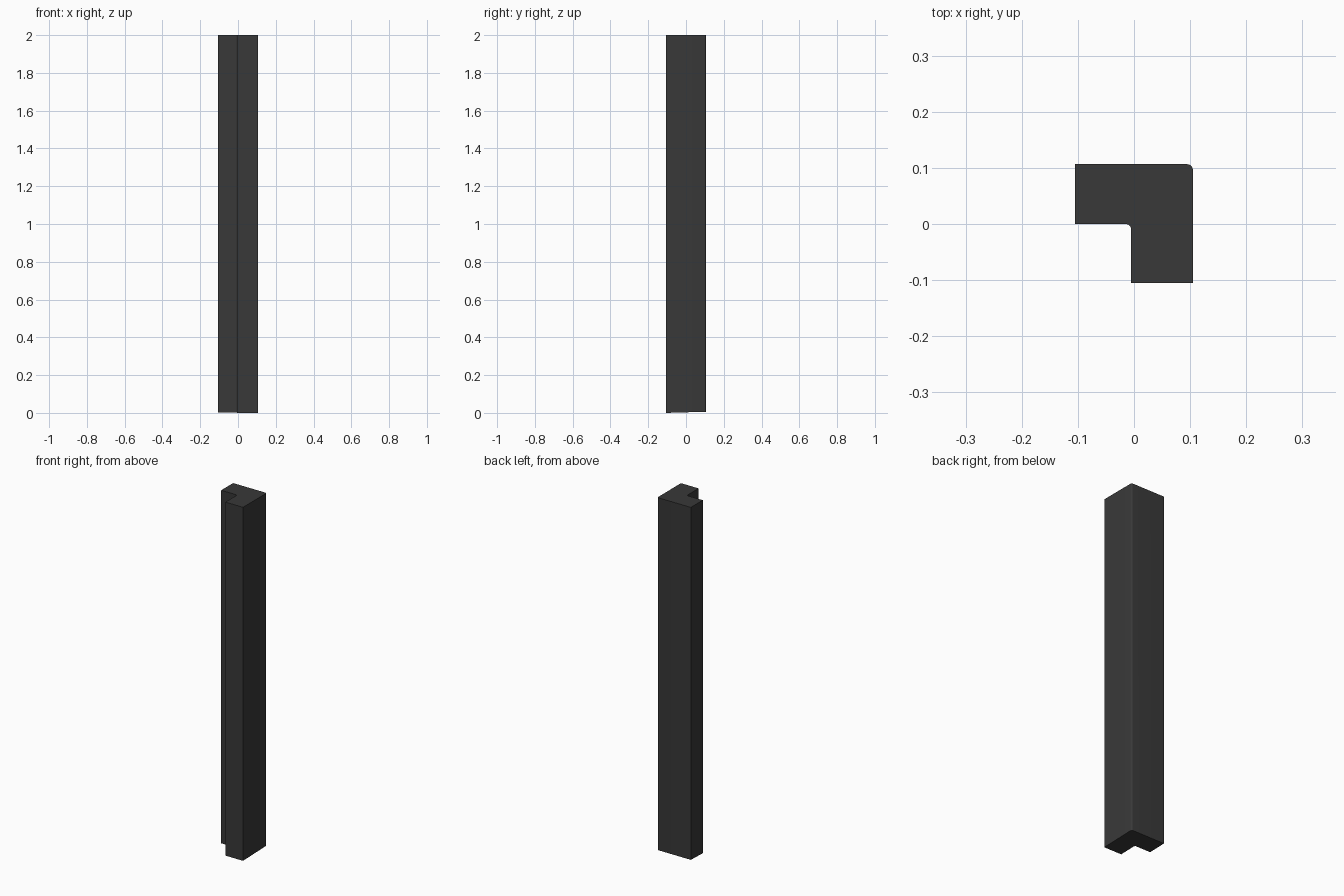
import bpy, bmesh, math

if "Cube" in bpy.data.objects:
    bpy.data.objects.remove(bpy.data.objects["Cube"])


def arc(cx, cy, r, a0, a1, n=5):
    return [(cx + r * math.cos(math.radians(a0 + (a1 - a0) * i / n)),
             cy + r * math.sin(math.radians(a0 + (a1 - a0) * i / n)))
            for i in range(n + 1)]


# L-shaped section with rounded outer corner and filleted inner corner
profile = [(-0.105, 0.0)]
profile += arc(-0.015, -0.01, 0.01, 90, 0)
profile += [(-0.005, -0.105), (0.105, -0.105)]
profile += arc(0.095, 0.0965, 0.01, 0, 90)
profile += [(-0.105, 0.1065)]

# Extruded bar; the foot rises very slightly towards the back
bm = bmesh.new()
bottom = [bm.verts.new((x, y, 0.006 * (y + 0.105) / 0.21)) for x, y in profile]
top = [bm.verts.new((x, y, 2.0)) for x, y in profile]
bm.faces.new(bottom)
bm.faces.new(top)
n = len(profile)
for i in range(n):
    j = (i + 1) % n
    bm.faces.new((bottom[i], bottom[j], top[j], top[i]))
bmesh.ops.recalc_face_normals(bm, faces=bm.faces)

mesh = bpy.data.meshes.new("angle_bar")
bm.to_mesh(mesh)
bm.free()
bar = bpy.data.objects.new("angle_bar", mesh)
bpy.context.collection.objects.link(bar)

# Dark grey finish
mat = bpy.data.materials.new("dark_grey")
mat.diffuse_color = (0.04, 0.04, 0.04, 1)
mat.use_nodes = True
mat.node_tree.nodes["Principled BSDF"].inputs["Base Color"].default_value = mat.diffuse_color
mesh.materials.append(mat)

bpy.context.view_layer.objects.active = bar
bar.select_set(True)
bpy.ops.object.shade_smooth_by_angle(angle=math.radians(30))
